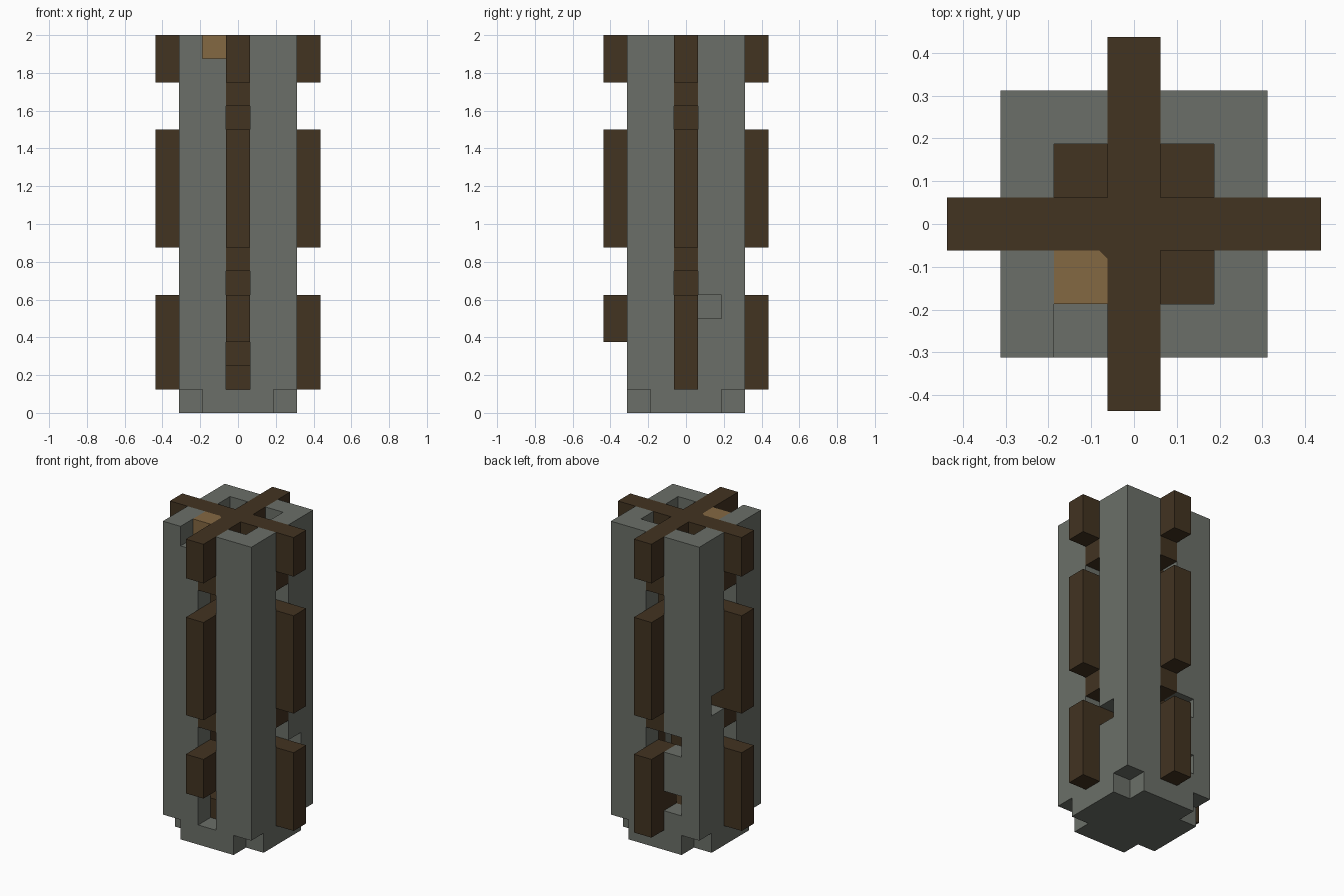
import bpy, bmesh
from math import pi
from mathutils import Matrix

cube = bpy.data.objects.get("Cube")
if cube:
    bpy.data.objects.remove(cube)

U = 0.125  # edge of one block


def material(name, rgb):
    m = bpy.data.materials.new(name)
    m.use_nodes = True
    m.diffuse_color = (*rgb, 1)
    bsdf = m.node_tree.nodes["Principled BSDF"]
    bsdf.inputs["Base Color"].default_value = (*rgb, 1)
    bsdf.inputs["Roughness"].default_value = 0.9
    return m


stone = material("grey stone", (0.147, 0.159, 0.138))
wood = material("dark wood", (0.0545, 0.0331, 0.0152))
tan = material("tan wood", (0.231, 0.138, 0.0545))


def prism(name, profile, low, high, mat, turn=Matrix()):
    """Extrude an xy profile from low to high (block units), then turn it."""
    bm = bmesh.new()
    face = bm.faces.new([bm.verts.new((x, y, low)) for x, y in profile])
    ext = bmesh.ops.extrude_face_region(bm, geom=[face])["geom"]
    top = [v for v in ext if isinstance(v, bmesh.types.BMVert)]
    bmesh.ops.translate(bm, verts=top, vec=(0, 0, high - low))
    bm.transform(Matrix.Scale(U, 4) @ turn)
    bmesh.ops.recalc_face_normals(bm, faces=bm.faces)
    mesh = bpy.data.meshes.new(name)
    bm.to_mesh(mesh)
    bm.free()
    mesh.materials.append(mat)
    obj = bpy.data.objects.new(name, mesh)
    bpy.context.collection.objects.link(obj)
    return obj


def rect(x0, x1, y0, y1):
    return [(x0, y0), (x1, y0), (x1, y1), (x0, y1)]


# Base: square slab with notched corners
a, b = 1.5, 2.5
plus = [(a, -b), (a, -a), (b, -a), (b, a), (a, a), (a, b),
        (-a, b), (-a, a), (-b, a), (-b, -a), (-a, -a), (-a, -b)]
prism("base", plus, 0, 1, stone)

# Four L-shaped corner posts around a hollow shaft
corner = [(0.5, a), (a, a), (a, 0.5), (b, 0.5), (b, b), (0.5, b)]
posts = {}
for sx, sy, name in [(1, -1, "front_left"), (-1, -1, "front_right"),
                     (1, 1, "back_left"), (-1, 1, "back_right")]:
    outline = [(x * sx, y * sy) for x, y in corner]
    posts[name] = prism(name + "_post", outline, 1, 16, stone)

# Missing blocks in the posts
gaps = [("front_right", rect(-a, -0.3, -2.7, -1.3), 15, 16.3),
        ("back_right", rect(-a, -0.3, 1.3, 2.7), 5, 6),
        ("back_right", rect(-a, -0.3, 1.3, 2.7), 2, 3),
        ("back_right", rect(-2.7, -1.3, 0.3, a), 7, 8),
        ("back_left", rect(1.3, 2.7, 0.3, a), 4, 5)]
for name, outline, low, high in gaps:
    cutter = prism("gap_cutter", outline, low, high, stone)
    cutter.hide_render = True
    cutter.hide_viewport = True
    cutter.display_type = 'WIRE'
    mod = posts[name].modifiers.new("gap", 'BOOLEAN')
    mod.operation = 'DIFFERENCE'
    mod.solver = 'EXACT'
    mod.object = cutter

# Wooden core and shaft floor
prism("core", rect(-0.5, 0.5, -0.5, 0.5), 2, 16, wood)
prism("shaft_floor", rect(-a, a, -a, a), 1, 2, wood)


# Stepped braces on each side: profile is (distance from centre, height)
def brace(low, high):
    return [(0.5, low - 1), (b, low - 1), (b, low), (3.5, low), (3.5, high), (0.5, high)]


upright = Matrix.Rotation(pi / 2, 4, 'X')
for i, side in enumerate(["left", "back", "right", "front"]):
    turn = Matrix.Rotation(i * pi / 2, 4, 'Z') @ upright
    foot = 3 if side == "front" else 1
    for part, outline in [("top_beam", brace(14, 16)),
                          ("middle_brace", brace(7, 12)),
                          ("lower_brace", rect(a, 3.5, foot, 5))]:
        prism(side + "_" + part, outline, -0.5, 0.5, wood, turn)

# Tan block in the top corner, with its inner corner worn to dark wood
c = 0.65
prism("tan_block", [(-a, -a), (-0.5, -a), (-0.5, -c), (-c, -0.5), (-a, -0.5)], 15, 16, tan)
prism("worn_corner", [(-0.5, -c), (-0.5, -0.5), (-c, -0.5)], 15, 16, wood)
